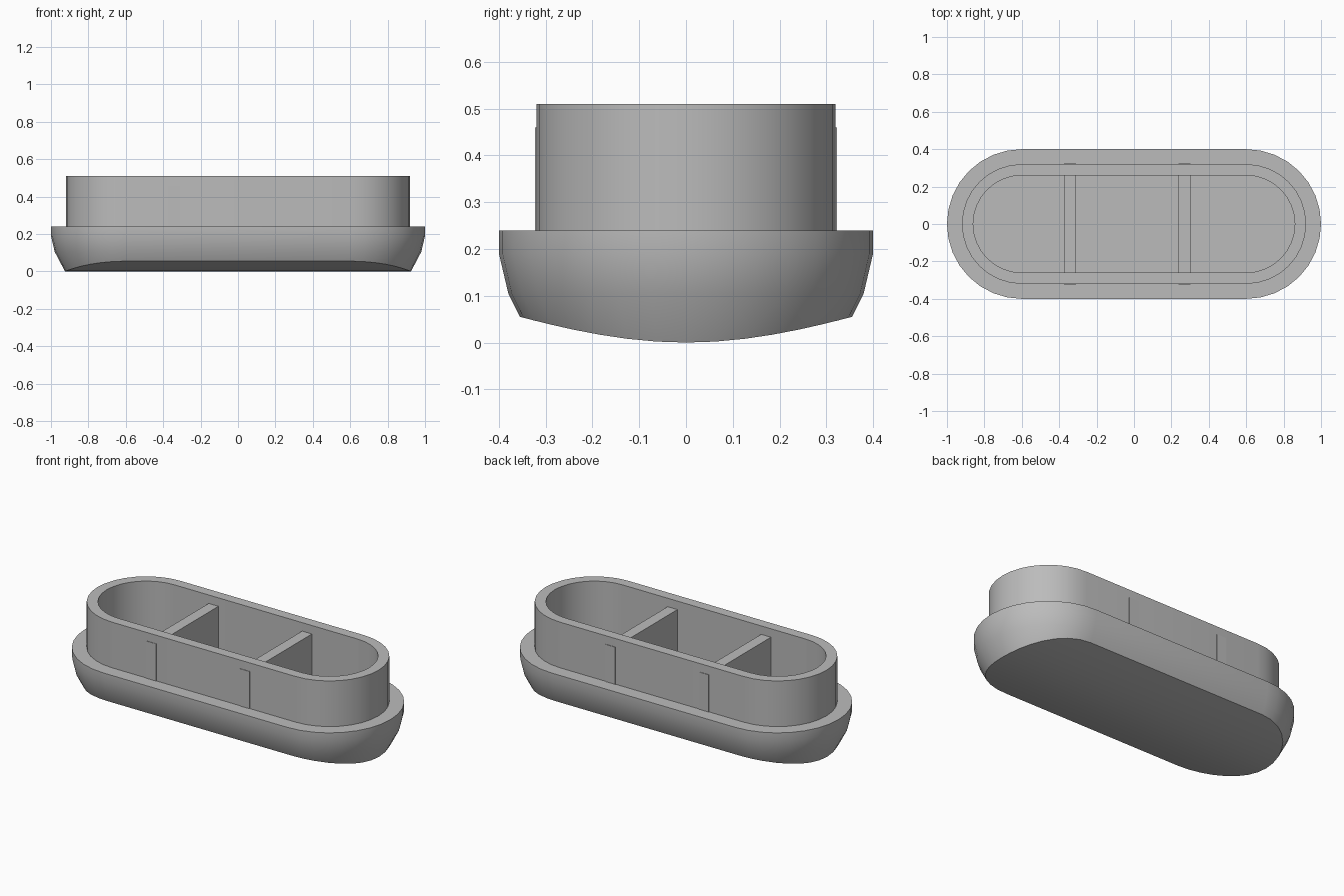
import bpy, bmesh, math

default = bpy.data.objects.get("Cube")
if default:
    bpy.data.objects.remove(default, do_unlink=True)

grey = bpy.data.materials.new("plain grey")
grey.use_nodes = True
colour = (0.5, 0.5, 0.5, 1)
grey.diffuse_color = colour
grey.node_tree.nodes["Principled BSDF"].inputs["Base Color"].default_value = colour

HALF = 0.6    # half the straight length of the rounded slot shape
SEGS = 16     # segments in each rounded end
RIM, WALL_TOP, FLOOR = 0.24, 0.51, 0.1


def slot(bm, radius, height):
    """Ring of verts: right end from -y to +y, then left end back."""
    ring = []
    for side in (1, -1):
        for i in range(SEGS + 1):
            a = side * math.pi * (i / SEGS - 0.5)
            x, y = side * math.cos(a), math.sin(a)
            r = radius(y) if callable(radius) else radius
            z = height(y) if callable(height) else height
            ring.append(bm.verts.new((side * HALF + r * x, r * y, z)))
    return ring


def bridge(bm, a, b):
    n = len(a)
    for i in range(n):
        j = (i + 1) % n
        bm.faces.new((a[i], a[j], b[j], b[i]))


def finish(bm, name):
    bmesh.ops.recalc_face_normals(bm, faces=bm.faces)
    mesh = bpy.data.meshes.new(name)
    bm.to_mesh(mesh)
    bm.free()
    mesh.materials.append(grey)
    obj = bpy.data.objects.new(name, mesh)
    bpy.context.collection.objects.link(obj)
    bpy.ops.object.select_all(action='DESELECT')
    obj.select_set(True)
    bpy.context.view_layer.objects.active = obj
    bpy.ops.object.shade_smooth_by_angle(angle=math.radians(28))
    return obj


# Plug body: bowed underside, tapered flange, raised wall and hollow inside
bm = bmesh.new()
rings = [
    slot(bm, lambda s: 0.325 + 0.03 * s * s, lambda s: 0.055 * s * s),
    slot(bm, 0.38, 0.105),
    slot(bm, 0.40, 0.19),
    slot(bm, 0.40, RIM),
    slot(bm, 0.32, RIM),
    slot(bm, 0.32, WALL_TOP),
    slot(bm, 0.26, WALL_TOP),
    slot(bm, 0.26, FLOOR),
]
for lower, upper in zip(rings, rings[1:]):
    bridge(bm, lower, upper)
bm.faces.new(rings[-1])
bottom = rings[0]
right, left = bottom[:SEGS + 1], bottom[SEGS + 1:][::-1]
for i in range(SEGS):
    bm.faces.new((right[i], right[i + 1], left[i + 1], left[i]))
finish(bm, "plug_body")

# Cross ribs, whose ends stand just proud of the wall
for name, x in (("right_rib", -0.342), ("left_rib", 0.27)):
    bm = bmesh.new()
    bmesh.ops.create_cube(bm, size=1)
    for v in bm.verts:
        v.co = (x + v.co.x * 0.064, v.co.y * 0.646,
                0.46 if v.co.z > 0 else FLOOR)
    finish(bm, name)
